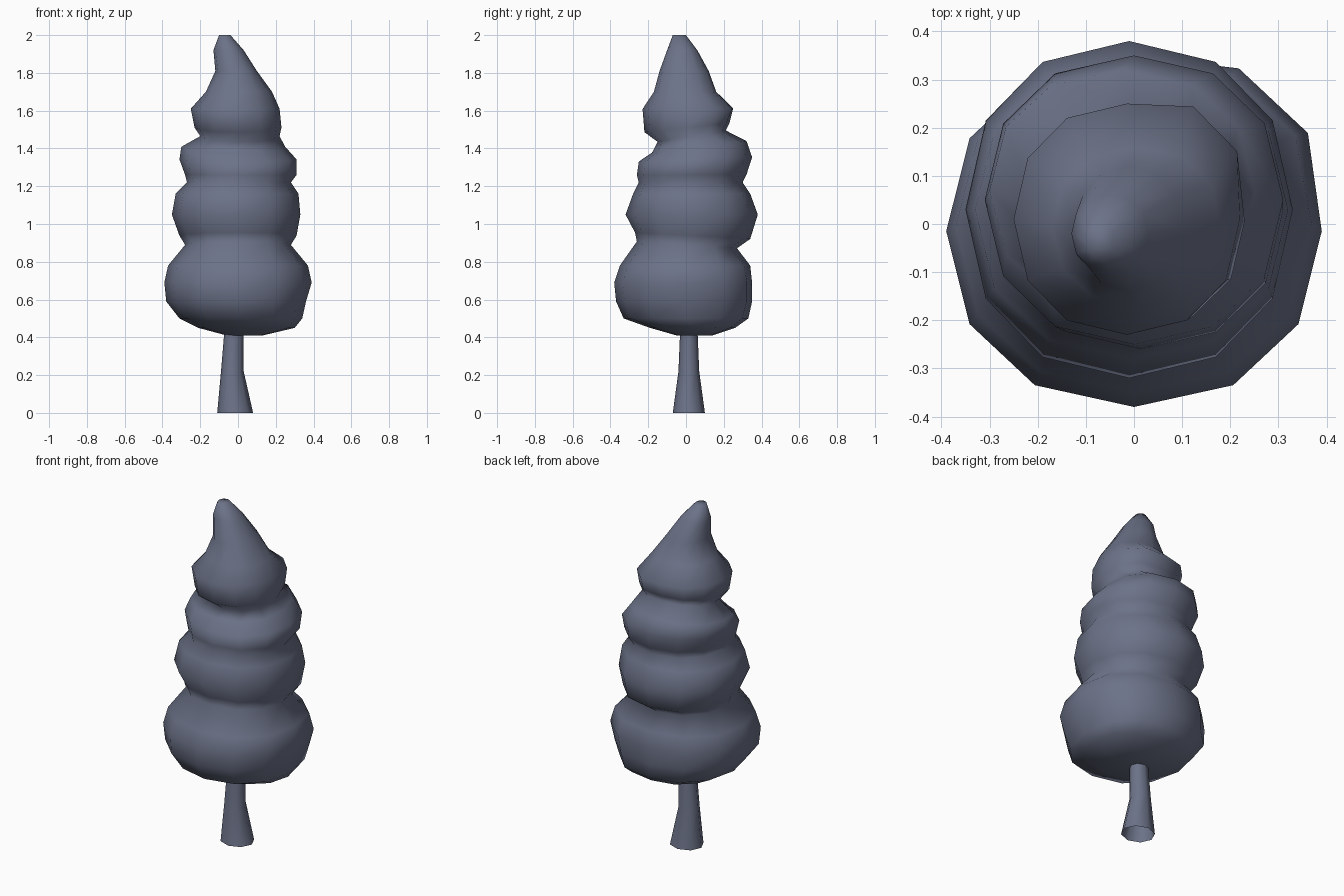
import bpy, math

if "Cube" in bpy.data.objects:
    bpy.data.objects.remove(bpy.data.objects["Cube"])

# Dark blue-grey shared by the whole tree
paint = bpy.data.materials.new("slate")
paint.diffuse_color = (0.15, 0.17, 0.247, 1)
paint.use_nodes = True
paint.node_tree.nodes["Principled BSDF"].inputs["Base Color"].default_value = paint.diffuse_color


def bump(z, middle, width):
    return math.exp(-((z - middle) / width) ** 2)


def tilt(z):
    """Slope of the rings along y: the creases between the tiers are not level."""
    return 0.17 * bump(z, 1.45, 0.09) - 0.08 * bump(z, 0.91, 0.05)


def bulge(z):
    """Extra swelling toward the back right corner."""
    return 0.07 * bump(z, 0.65, 0.17) + 0.15 * bump(z, 1.58, 0.08)


def loft(name, rings, sides, power=1.0, lean=None, swell=None, cap=True):
    """Skin a stack of rings, each (z, xmin, xmax, ymin, ymax)."""
    verts, faces = [], []
    for z, x0, x1, y0, y1 in rings:
        for i in range(sides):
            a = 2 * math.pi * i / sides
            c, s = math.cos(a), math.sin(a)
            k = 1 + swell(z) * math.sin(2 * a) if swell and c > 0.01 and s > 0.01 else 1
            c = k * math.copysign(abs(c) ** power, c)
            s = k * math.copysign(abs(s) ** power, s)
            x = (x0 + x1) / 2 + (x1 - x0) / 2 * c
            y = (y0 + y1) / 2 + (y1 - y0) / 2 * s
            verts.append((x, y, z + (lean(z) * y if lean else 0)))
    for a in range(0, (len(rings) - 1) * sides, sides):
        for i in range(sides):
            j = (i + 1) % sides
            faces.append((a + i, a + j, a + sides + j, a + sides + i))
    if cap:
        faces.append(tuple(reversed(range(sides))))
        faces.append(tuple(range(len(verts) - sides, len(verts))))
    mesh = bpy.data.meshes.new(name)
    mesh.from_pydata(verts, [], faces)
    mesh.shade_smooth()
    mesh.materials.append(paint)
    obj = bpy.data.objects.new(name, mesh)
    bpy.context.collection.objects.link(obj)
    return obj


# Flared trunk, open at the base
loft("trunk", [
    (0, -.11, .08, -.07, .10),
    (.22, -.09, .03, -.04, .07),
    (.46, -.07, .03, -.03, .06),
], 8, cap=False)

# One continuous foliage body: swelling tiers joined by soft creases
lower_tiers = [
    (.41, -.06, .13, -.05, .14),
    (.45, -.21, .30, -.19, .26),
    (.50, -.31, .34, -.33, .33),
    (.59, -.38, .36, -.37, .35),
    (.69, -.39, .39, -.38, .35),
    (.78, -.37, .37, -.35, .34),
    (.89, -.28, .28, -.26, .27),
    (.94, -.31, .31, -.27, .34),
    (1.05, -.35, .33, -.32, .38),
    (1.16, -.33, .32, -.28, .34),
    (1.22, -.27, .28, -.25, .30),
]
upper_tiers = [
    (1.26, -.28, .31, -.26, .32),
    (1.34, -.31, .31, -.25, .35),
    (1.40, -.30, .25, -.18, .32),
    (1.46, -.20, .22, -.15, .21),
    (1.51, -.23, .23, -.22, .23),
    (1.61, -.25, .22, -.23, .25),
    (1.70, -.17, .18, -.17, .16),
    (1.81, -.12, .10, -.14, .12),
    (1.92, -.13, .03, -.10, .06),
    (2, -.10, -.04, -.07, 0),
]
loft("foliage", lower_tiers + upper_tiers, 12, 0.92, tilt, bulge)
